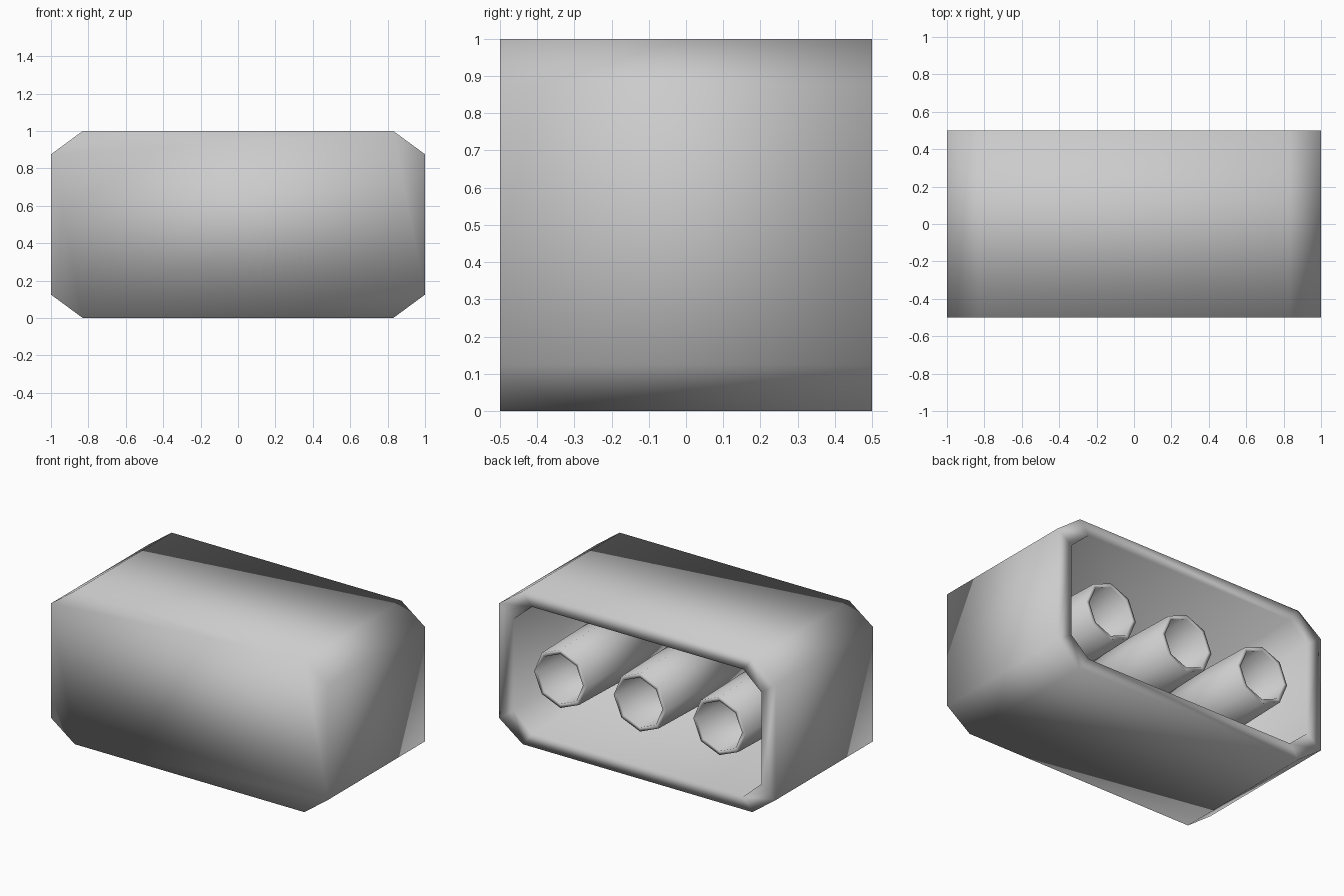
import bpy, bmesh, math

cube = bpy.data.objects.get("Cube")
if cube:
    bpy.data.objects.remove(cube, do_unlink=True)

grey = bpy.data.materials.new("light_grey")
grey.use_nodes = True
colour = (0.6, 0.6, 0.6, 1.0)
grey.diffuse_color = colour
grey.node_tree.nodes["Principled BSDF"].inputs["Base Color"].default_value = colour


def octagon(wide, narrow, tall, short, y):
    """Chamfered rectangle about the housing's axis at depth y."""
    quarter = [(wide, short), (narrow, tall)]
    right_half = [(x, -z) for x, z in quarter[::-1]] + quarter
    loop = right_half + [(-x, z) for x, z in right_half[::-1]]
    return [(x, y, z + 0.5) for x, z in loop]


def ring(cx, radius, y):
    """Eight-sided ring facing along y."""
    return [(cx + radius * math.cos(i * math.pi / 4), y,
             0.485 + radius * math.sin(i * math.pi / 4)) for i in range(8)]


def loft(name, loops, cap_ends=False, closed=False):
    """Bridge successive loops into one smooth-shaded object."""
    bm = bmesh.new()
    rows = [[bm.verts.new(p) for p in loop] for loop in loops]
    pairs = list(zip(rows, rows[1:]))
    if closed:
        pairs.append((rows[-1], rows[0]))
    for a, b in pairs:
        n = len(a)
        for i in range(n):
            j = (i + 1) % n
            bm.faces.new((a[i], a[j], b[j], b[i]))
    if cap_ends:
        bm.faces.new(rows[0])
        bm.faces.new(rows[-1])
    bmesh.ops.recalc_face_normals(bm, faces=bm.faces)
    for face in bm.faces:
        face.smooth = True
    mesh = bpy.data.meshes.new(name)
    bm.to_mesh(mesh)
    bm.free()
    mesh.materials.append(grey)
    obj = bpy.data.objects.new(name, mesh)
    bpy.context.scene.collection.objects.link(obj)
    return obj


# Thick-walled housing, closed at the front and open at the back
loft("housing", [
    octagon(1.0, 0.83, 0.5, 0.375, -0.5),
    octagon(1.0, 0.83, 0.5, 0.375, 0.5),
    octagon(0.895, 0.765, 0.415, 0.3, 0.5),
    octagon(0.9, 0.77, 0.42, 0.3, -0.41),
], cap_ends=True)

# Three hollow tubes standing on the inner wall
for side, x in (("right", -0.575), ("middle", 0.0), ("left", 0.575)):
    loft(side + "_tube", [
        ring(x, 0.21, -0.42),
        ring(x, 0.19, 0.475),
        ring(x, 0.163, 0.475),
        ring(x, 0.175, -0.42),
    ], closed=True)
